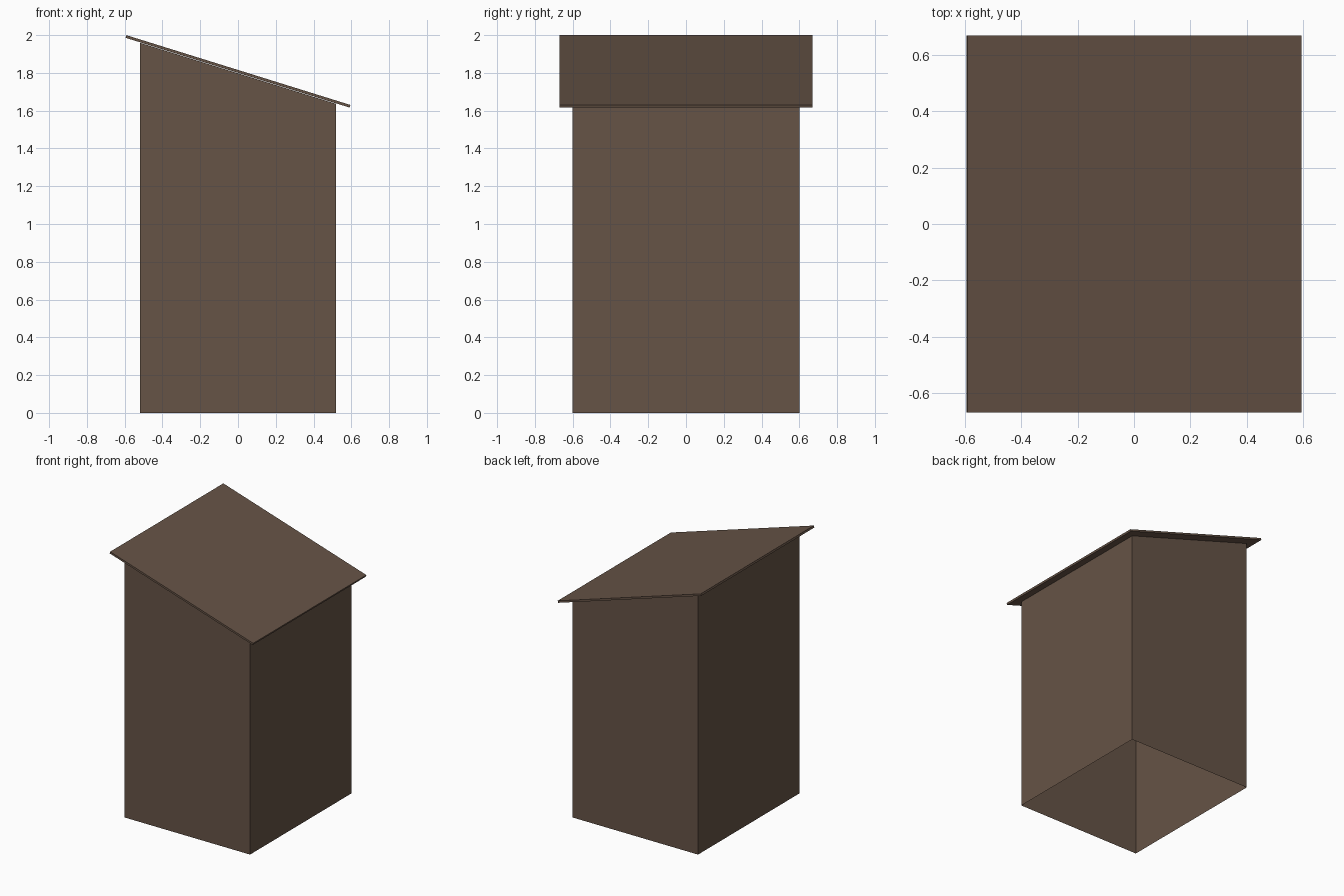
import bpy, bmesh, math
from mathutils import Matrix

cube = bpy.data.objects.get("Cube")
if cube:
    bpy.data.objects.remove(cube, do_unlink=True)

brown = bpy.data.materials.new("brown_wood")
brown.use_nodes = True
colour = (0.133, 0.087, 0.061, 1)
brown.diffuse_color = colour
brown.node_tree.nodes["Principled BSDF"].inputs["Base Color"].default_value = colour

PITCH = math.radians(17.3)
ROOF_Z = 1.808
ROOF_THICK = 0.0145


def add_object(name, bm):
    mesh = bpy.data.meshes.new(name)
    bm.to_mesh(mesh)
    bm.free()
    mesh.materials.append(brown)
    obj = bpy.data.objects.new(name, mesh)
    bpy.context.collection.objects.link(obj)
    return obj


def box(size):
    bm = bmesh.new()
    bmesh.ops.create_cube(bm, size=1, matrix=Matrix.Diagonal((*size, 1)))
    return bm


# Walls: open underneath, top sloped to sit just below the roof
bm = box((1.04, 1.2, 2))
bm.normal_update()
floor = [f for f in bm.faces if f.normal.z < -0.9]
bmesh.ops.delete(bm, geom=floor, context="FACES_ONLY")
for v in bm.verts:
    under_roof = ROOF_Z - ROOF_THICK / 2 - 0.003 - v.co.x * math.tan(PITCH)
    v.co.z = under_roof if v.co.z > 0 else 0
add_object("walls", bm)

# Roof: thin overhanging slab, high on the right side and low on the left
roof = add_object("roof", box((1.242, 1.34, ROOF_THICK)))
roof.location.z = ROOF_Z
roof.rotation_euler.y = PITCH
